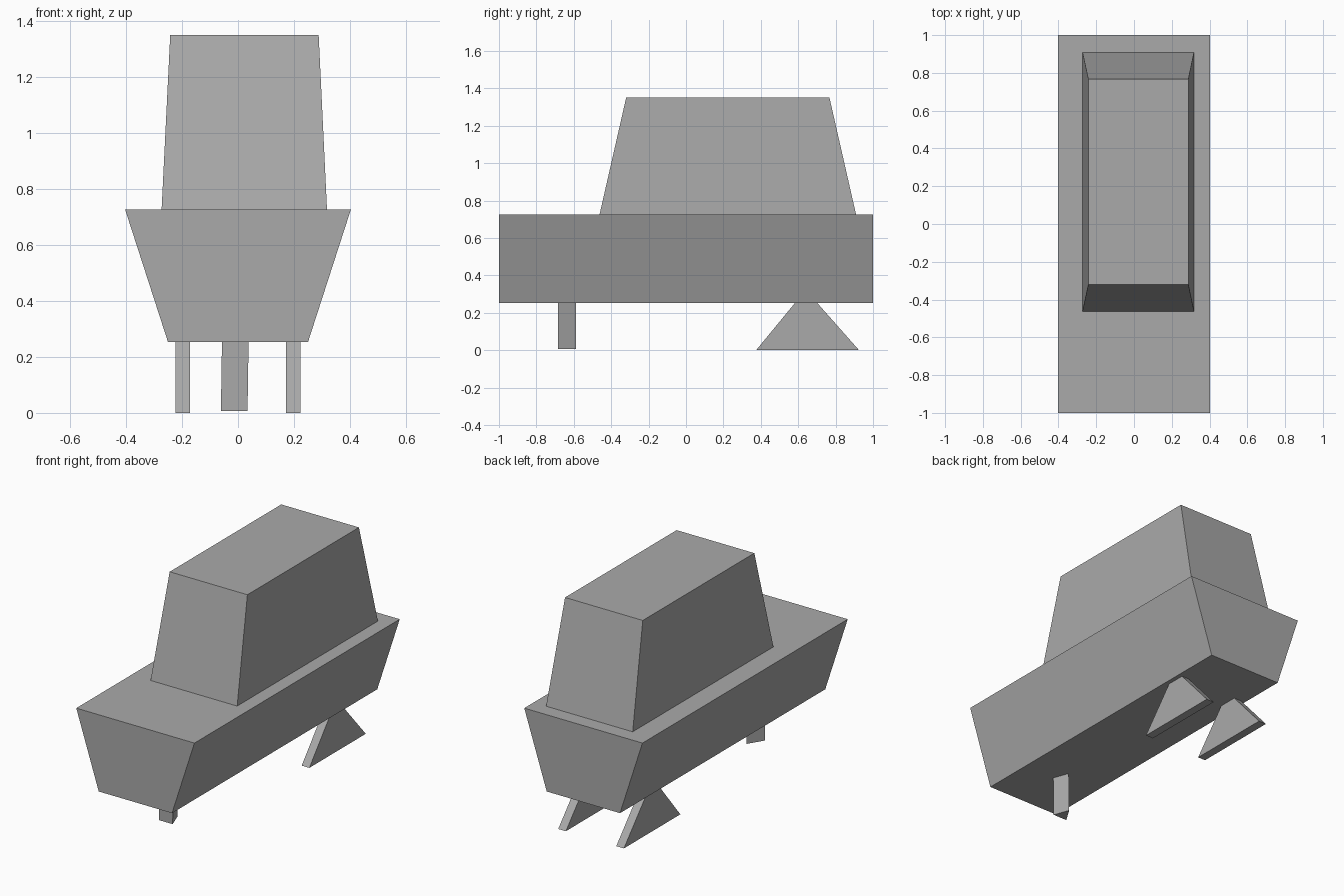
import bpy
import bmesh

if "Cube" in bpy.data.objects:
    bpy.data.objects.remove(bpy.data.objects["Cube"], do_unlink=True)

grey = bpy.data.materials.new("plain_grey")
grey.use_nodes = True
colour = (0.4, 0.4, 0.4, 1)
grey.diffuse_color = colour
grey.node_tree.nodes["Principled BSDF"].inputs["Base Color"].default_value = colour


def loft(name, bottom, top):
    """Closed solid between two matching outlines."""
    bm = bmesh.new()
    low = [bm.verts.new(p) for p in bottom]
    high = [bm.verts.new(p) for p in top]
    bm.faces.new(low[::-1])
    bm.faces.new(high)
    for i in range(len(low)):
        j = (i + 1) % len(low)
        bm.faces.new((low[i], low[j], high[j], high[i]))
    bmesh.ops.recalc_face_normals(bm, faces=bm.faces)
    mesh = bpy.data.meshes.new(name)
    bm.to_mesh(mesh)
    bm.free()
    mesh.materials.append(grey)
    obj = bpy.data.objects.new(name, mesh)
    bpy.context.collection.objects.link(obj)
    return obj


def rect(x0, x1, y0, y1, z):
    return [(x0, y0, z), (x1, y0, z), (x1, y1, z), (x0, y1, z)]


# Hull with flared sides
loft("body", rect(-0.25, 0.25, -1, 1, 0.253), rect(-0.403, 0.403, -1, 1, 0.726))

# Tapered upper block, slightly off centre
loft("cabin", rect(-0.273, 0.318, -0.463, 0.91, 0.722),
     rect(-0.242, 0.288, -0.32, 0.767, 1.35))

# Three-sided front leg, leaning a little
plan = [(-0.057, -0.685), (0.038, -0.685), (0.002, -0.588)]
loft("front_leg", [(x - 0.004, y, 0.007) for x, y in plan],
     [(x, y, 0.27) for x, y in plan])

# Triangular rear legs, with their tips sunk in the body
triangle = [(0.375, 0), (0.925, 0), (0.64, 0.322)]
for side, name in ((1, "rear_leg_left"), (-1, "rear_leg_right")):
    loft(name, [(side * 0.172, y, z) for y, z in triangle],
         [(side * 0.224, y, z) for y, z in triangle])
